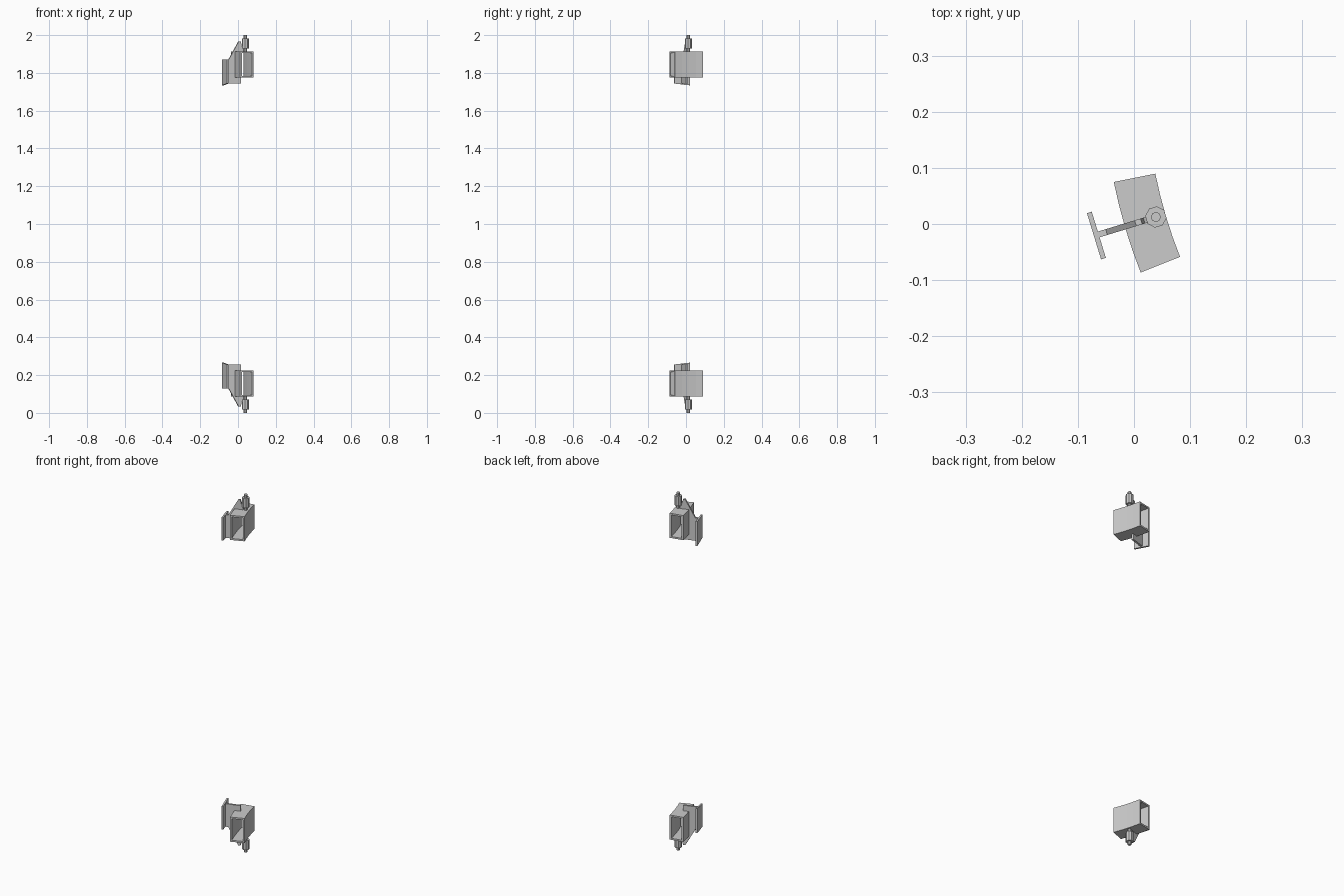
import bpy, bmesh, math
from mathutils import Matrix, Vector

if "Cube" in bpy.data.objects:
    bpy.data.objects.remove(bpy.data.objects["Cube"])

ANG = math.radians(17)          # direction of the web in plan
U = Vector((math.cos(ANG), math.sin(ANG), 0))
V = Vector((-math.sin(ANG), math.cos(ANG), 0))
PIN = Vector((0.039, 0.0125, 0))


def finish(bm, name):
    """Make the upper part and its mirrored copy at the bottom."""
    for label in ("upper", "lower"):
        b = bm.copy()
        if label == "lower":
            for v in b.verts:
                v.co.z = 2 - v.co.z
        bmesh.ops.recalc_face_normals(b, faces=b.faces)
        me = bpy.data.meshes.new(f"{label}_{name}")
        b.to_mesh(me)
        b.free()
        bpy.context.collection.objects.link(bpy.data.objects.new(f"{label}_{name}", me))
    bm.free()


def slab(name, origin, axis, normal, outline, thick):
    """Extrude an (axis, z) outline symmetrically along normal."""
    bm = bmesh.new()
    vs = [bm.verts.new(origin + axis * s + Vector((0, 0, z)) - normal * thick / 2)
          for s, z in outline]
    f = bm.faces.new(vs)
    r = bmesh.ops.extrude_face_region(bm, geom=[f])
    bmesh.ops.translate(bm, vec=normal * thick,
                        verts=[g for g in r["geom"] if isinstance(g, bmesh.types.BMVert)])
    finish(bm, name)


# Curved open-ended box
C = Vector((0.8825, 0.260, 0))
R0, R1, Z0, Z1, T, N = 0.937, 0.8615, 1.775, 1.913, 0.009, 4
bm = bmesh.new()
rings = []
for i in range(N + 1):
    a = math.radians(191.4 + 10.3 * i / N)
    d = Vector((math.cos(a), math.sin(a), 0))
    ring = []
    for t in (0, T):
        ring.append([bm.verts.new(C + d * r + Vector((0, 0, z))) for r, z in
                     ((R0 - t, Z0 + t), (R1 + t, Z0 + t), (R1 + t, Z1 - t), (R0 - t, Z1 - t))])
    rings.append(ring)
for k in range(4):
    j = (k + 1) % 4
    for p, q in zip(rings, rings[1:]):
        for w in (0, 1):
            bm.faces.new((p[w][k], p[w][j], q[w][j], q[w][k]))
    for e in (rings[0], rings[-1]):
        bm.faces.new((e[0][k], e[0][j], e[1][j], e[1][k]))
finish(bm, "curved_box")

# Grip plate
slab("grip_plate", Vector((-0.067, -0.0205, 0)), V, U,
     [(-0.043, 1.744), (0.043, 1.734), (0.043, 1.872), (-0.043, 1.872)], 0.009)

# Web clasping the box, distances measured back from the pin
slab("web", PIN, U, V,
     [(-0.107, 1.744), (-0.027, 1.744), (-0.027, 1.776), (-0.056, 1.776),
      (-0.056, 1.912), (-0.012, 1.912), (-0.012, 1.937), (-0.022, 1.943),
      (-0.027, 1.967), (-0.038, 1.967), (-0.092, 1.872), (-0.107, 1.872)], 0.0107)

# Pivot pin: thin rod through a wider barrel
bm = bmesh.new()
for r, lo, hi in ((0.009, 1.912, 2.0), (0.019, 1.93, 1.983)):
    bmesh.ops.create_cone(bm, cap_ends=True, segments=8, radius1=r, radius2=r, depth=hi - lo,
                          matrix=Matrix.Translation(PIN + Vector((0, 0, (lo + hi) / 2)))
                          @ Matrix.Rotation(ANG + math.pi / 8, 4, "Z"))
finish(bm, "pivot_pin")
